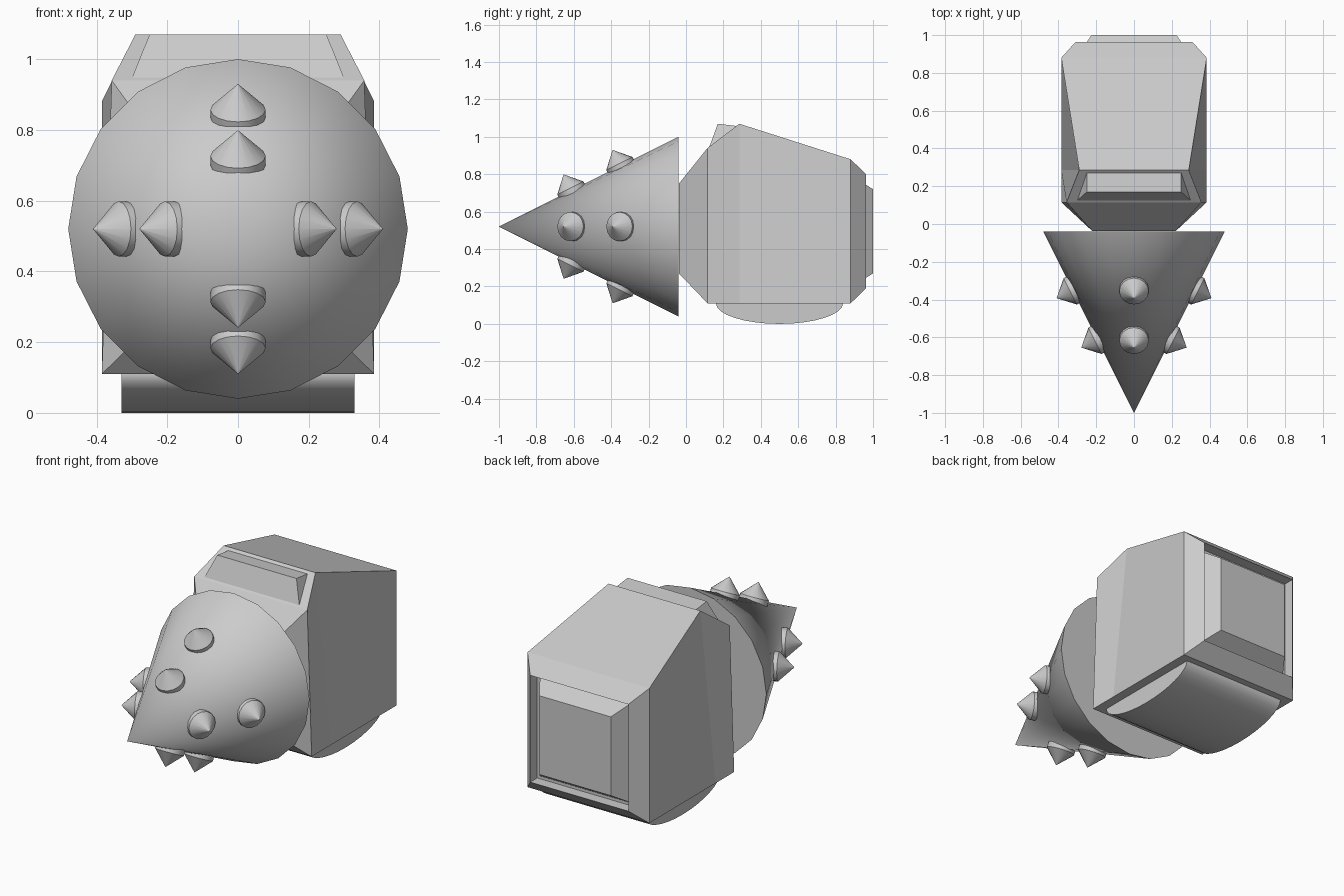
import bpy, bmesh, math
from mathutils import Vector, Matrix

if "Cube" in bpy.data.objects:
    bpy.data.objects.remove(bpy.data.objects["Cube"])


def make_object(name, bm, smooth=False):
    bmesh.ops.recalc_face_normals(bm, faces=bm.faces)
    mesh = bpy.data.meshes.new(name)
    bm.to_mesh(mesh)
    bm.free()
    ob = bpy.data.objects.new(name, mesh)
    bpy.context.collection.objects.link(ob)
    if smooth:
        bpy.ops.object.select_all(action='DESELECT')
        ob.select_set(True)
        bpy.context.view_layer.objects.active = ob
        bpy.ops.object.shade_smooth_by_angle(angle=math.radians(35))
    return ob


def loft(name, loops, smooth=False):
    """Join rings of points with quads and cap both ends."""
    bm = bmesh.new()
    rings = [[bm.verts.new(p) for p in loop] for loop in loops]
    n = len(rings[0])
    for a, b in zip(rings, rings[1:]):
        for i in range(n):
            j = (i + 1) % n
            bm.faces.new((a[i], a[j], b[j], b[i]))
    bm.faces.new(rings[0])
    bm.faces.new(rings[-1])
    return make_object(name, bm, smooth)


def section(y, x_low, x_high, z_low, z_high):
    return [(-x_low, y, z_low), (x_low, y, z_low), (x_high, y, z_high), (-x_high, y, z_high)]


# hull: tapered nose, sloping roof, bevelled rear frame with a recess
loft("hull", [
    section(-0.038, 0.22, 0.22, 0.27, 0.75),
    section(0.115, 0.385, 0.357, 0.11, 0.94),
    section(0.285, 0.385, 0.29, 0.11, 1.07),
    section(0.88, 0.385, 0.385, 0.11, 0.88),
    section(0.963, 0.31, 0.31, 0.19, 0.80),
    section(0.90, 0.31, 0.31, 0.19, 0.80)])

# rear panel standing out of the recess
loft("rear_panel", [
    section(0.89, 0.30, 0.30, 0.20, 0.79),
    section(1.0, 0.225, 0.225, 0.27, 0.72)])

# brow wedge over the nose
loft("brow", [[(s * 0.30, 0.125, 0.947), (s * 0.25, 0.17, 1.07), (s * 0.25, 0.27, 1.058)]
              for s in (-1, 1)])

# rounded belly roller
angles = [math.tau * i / 32 for i in range(32)]
loft("belly_roller", [[(x, 0.50 + 0.34 * math.cos(a), 0.11 + 0.11 * math.sin(a)) for a in angles]
                      for x in (-0.33, 0.33)], smooth=True)

# drill cone pointing forward
AXIS_Z, BASE_Y, RADIUS = 0.52, -0.04, 0.48
bm = bmesh.new()
bmesh.ops.create_cone(bm, cap_ends=True, segments=20, radius1=RADIUS, radius2=0, depth=0.96,
                      matrix=Matrix.Translation((0, -0.52, AXIS_Z)) @ Matrix.Rotation(math.pi / 2, 4, 'X'))
bmesh.ops.remove_doubles(bm, verts=bm.verts, dist=0.0001)
make_object("drill_cone", bm, smooth=True)


# spikes: four rows around the cone, two in each row
def spike(name, y, angle):
    around = Vector((math.cos(angle), 0, math.sin(angle)))
    normal = (around * 0.96 + Vector((0, -0.48, 0))).normalized()
    foot = around * (RADIUS * (y + 1) / 0.96) + Vector((0, y, AXIS_Z))
    place = Matrix.Translation(foot) @ normal.to_track_quat('Z', 'Y').to_matrix().to_4x4()
    loops = [[place @ Vector((r * math.cos(a), r * math.sin(a), h)) for a in angles[::2]]
             for r, h in ((0.078, -0.03), (0.078, 0.014), (0.001, 0.094))]
    loft(name, loops, smooth=True)


for row in range(4):
    for k, y in enumerate((-0.612, -0.35)):
        spike(f"spike_{row}_{k}", y, row * math.pi / 2)
